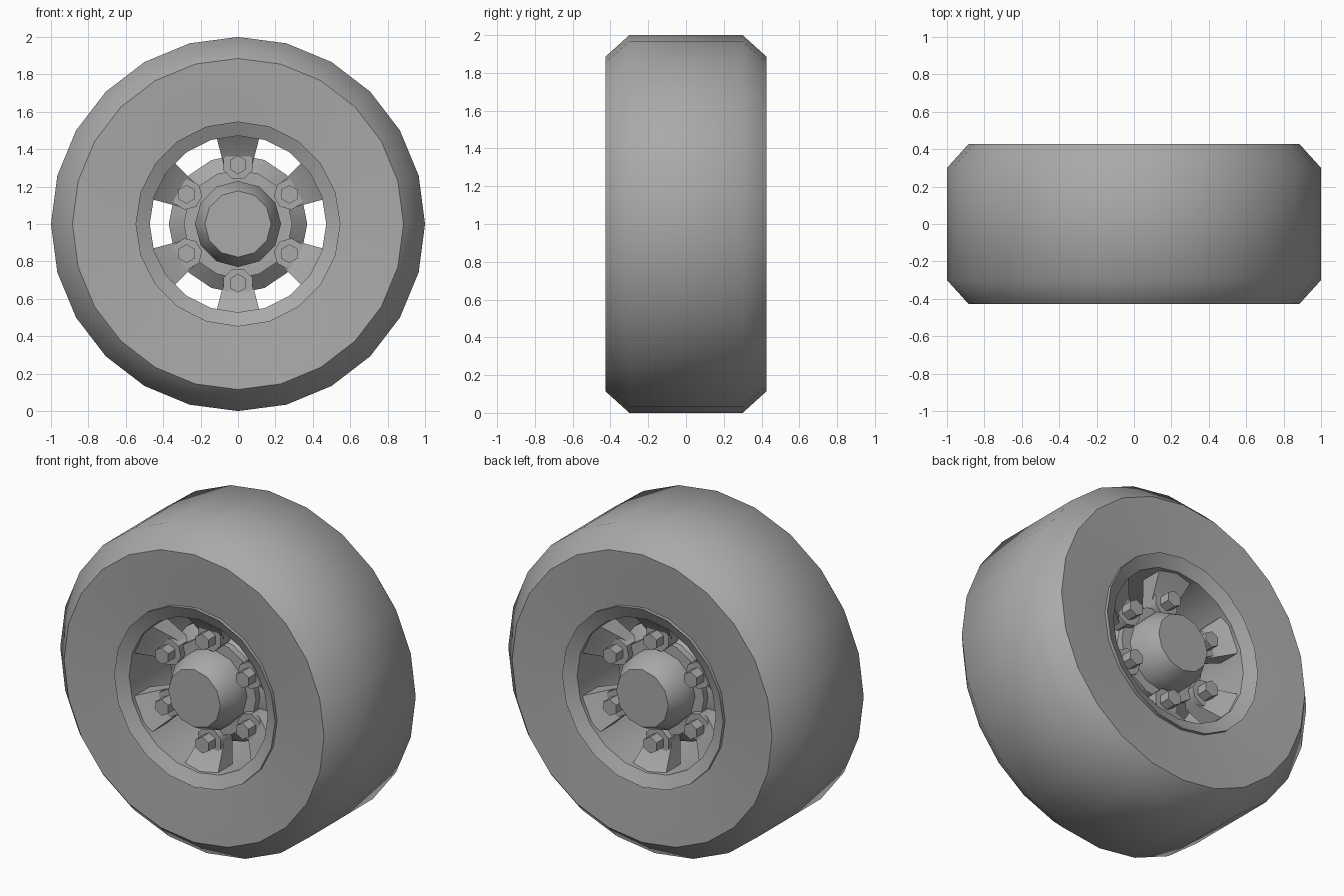
import bpy, bmesh
from math import sin, cos, pi, radians
from mathutils import Matrix, Vector

cube = bpy.data.objects.get("Cube")
if cube:
    bpy.data.objects.remove(cube, do_unlink=True)

AXLE = Vector((0, 0, 1))

grey = bpy.data.materials.new("neutral grey")
grey.use_nodes = True
grey.diffuse_color = (0.4, 0.4, 0.4, 1)
grey.node_tree.nodes["Principled BSDF"].inputs["Base Color"].default_value = (0.4, 0.4, 0.4, 1)


def finish(name, bm):
    """Turn a bmesh built round the origin into a part on the axle."""
    bmesh.ops.recalc_face_normals(bm, faces=bm.faces)
    mesh = bpy.data.meshes.new(name)
    bm.to_mesh(mesh)
    bm.free()
    mesh.materials.append(grey)
    obj = bpy.data.objects.new(name, mesh)
    obj.location = AXLE
    bpy.context.collection.objects.link(obj)
    bpy.ops.object.select_all(action='DESELECT')
    obj.select_set(True)
    bpy.context.view_layer.objects.active = obj
    bpy.ops.object.shade_smooth_by_angle(angle=radians(45))
    return obj


def lathe(name, half, sides, closed):
    """Spin a front half profile of (radius, y), mirrored to the back."""
    profile = half + [(r, -y) for r, y in reversed(half)]
    bm = bmesh.new()
    rings = []
    for r, y in profile:
        rings.append([bm.verts.new((r * sin(2 * pi * i / sides), y, r * cos(2 * pi * i / sides)))
                      for i in range(sides)])
    pairs = list(zip(rings, rings[1:]))
    if closed:
        pairs.append((rings[-1], rings[0]))
    else:
        bm.faces.new(rings[0])
        bm.faces.new(rings[-1])
    for a, b in pairs:
        for i in range(sides):
            j = (i + 1) % sides
            bm.faces.new((a[i], a[j], b[j], b[i]))
    return finish(name, bm)


def prism(bm, sides, radius, y0, y1, z):
    """Add a small polygonal post along y."""
    turn = pi / sides if sides == 8 else 0
    ends = [[bm.verts.new((radius * sin(2 * pi * i / sides + turn), y,
                           z + radius * cos(2 * pi * i / sides + turn)))
             for i in range(sides)] for y in (y0, y1)]
    for end in ends:
        bm.faces.new(end)
    for i in range(sides):
        j = (i + 1) % sides
        bm.faces.new((ends[0][i], ends[0][j], ends[1][j], ends[1][i]))


def ring_copies(bm):
    """Repeat the top piece six times round the axle, front and back."""
    base = bm.verts[:] + bm.edges[:] + bm.faces[:]
    for k in range(1, 6):
        copy = bmesh.ops.duplicate(bm, geom=base)["geom"]
        verts = [g for g in copy if isinstance(g, bmesh.types.BMVert)]
        bmesh.ops.rotate(bm, verts=verts, cent=(0, 0, 0), matrix=Matrix.Rotation(k * pi / 3, 3, 'Y'))
    copy = bmesh.ops.duplicate(bm, geom=bm.verts[:] + bm.edges[:] + bm.faces[:])["geom"]
    verts = [g for g in copy if isinstance(g, bmesh.types.BMVert)]
    bmesh.ops.scale(bm, vec=(1, -1, 1), verts=verts)


# Tire with bevelled shoulders and slightly dished sidewalls
lathe("tire", [(0.53, -0.40), (0.70, -0.415), (0.885, -0.427), (1.0, -0.30)], 24, True)

# Rim barrel with an inward sloping lip
lathe("rim", [(0.50, -0.36), (0.548, -0.40), (0.548, -0.422), (0.472, -0.385)], 20, True)

# Hub drum behind the spokes and the chamfered hub caps
lathe("hub_drum", [(0.29, -0.24), (0.29, -0.20), (0.37, -0.13)], 16, False)
lathe("hub_cap", [(0.177, -0.425), (0.23, -0.33), (0.23, -0.2)], 12, False)

# Spokes, sloping from the lip in to the hub plate
bm = bmesh.new()
sections = []
for half_width, z, front, back in ((0.065, 0.25, -0.235, -0.16), (0.08, 0.33, -0.255, -0.17),
                                   (0.118, 0.475, -0.37, -0.22)):
    sections.append([bm.verts.new(p) for p in ((-half_width, front, z), (half_width, front, z),
                                              (half_width, back, z), (-half_width, back, z))])
for a, b in zip(sections, sections[1:]):
    for i in range(4):
        j = (i + 1) % 4
        bm.faces.new((a[i], a[j], b[j], b[i]))
bm.faces.new(sections[0])
bm.faces.new(sections[-1])
ring_copies(bm)
finish("spokes", bm)

# Bolt bosses and hexagonal bolts
for name, sides, radius, y0, y1 in (("bolt_bosses", 8, 0.083, -0.28, -0.18),
                                    ("bolts", 6, 0.05, -0.35, -0.25)):
    bm = bmesh.new()
    prism(bm, sides, radius, y0, y1, 0.317)
    ring_copies(bm)
    finish(name, bm)
